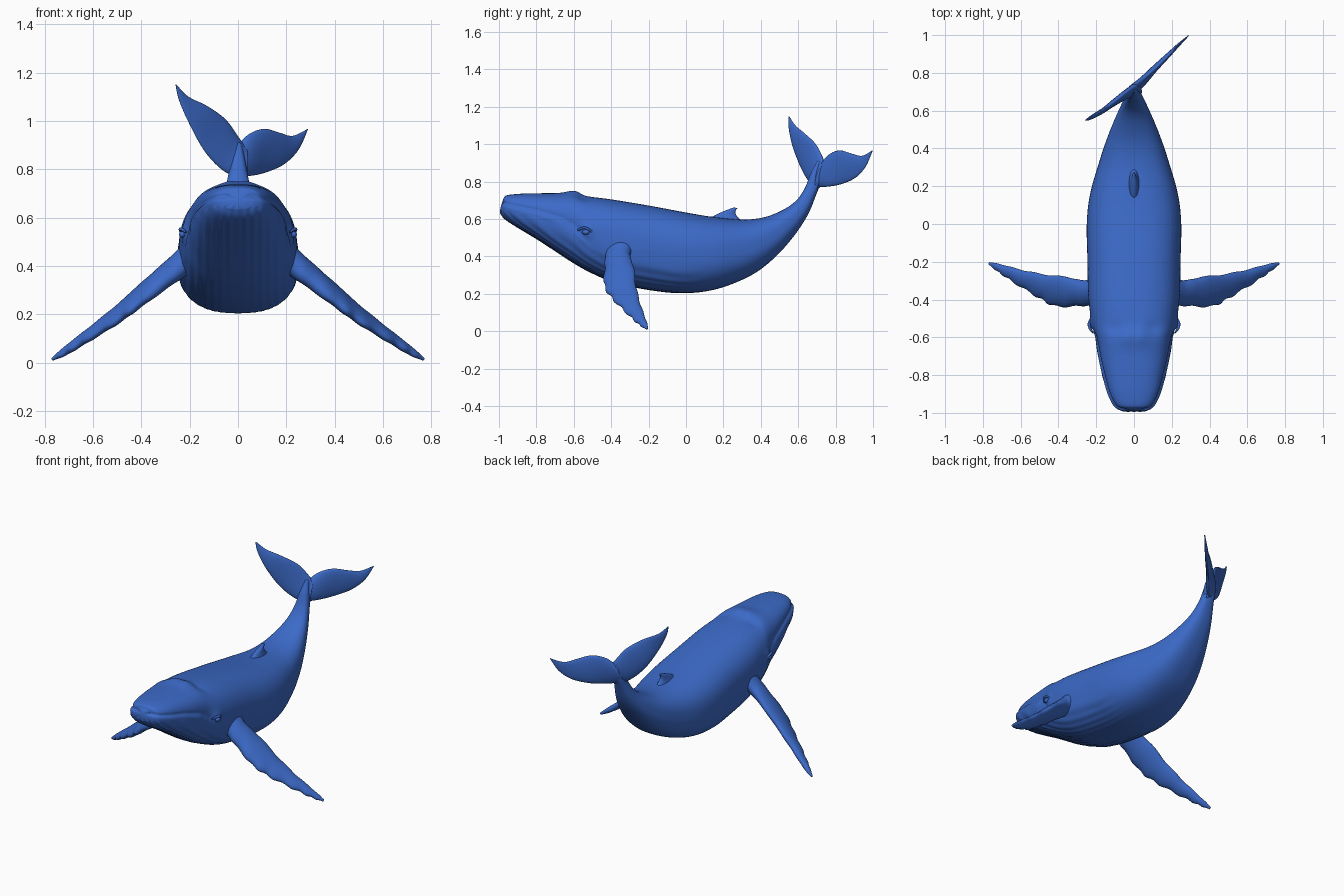
import bpy, bmesh, math
from mathutils import Vector

if "Cube" in bpy.data.objects:
    bpy.data.objects.remove(bpy.data.objects["Cube"])

blue = bpy.data.materials.new("ocean_blue")
blue.diffuse_color = (0.045, 0.145, 0.58, 1)
blue.use_nodes = True
blue.node_tree.nodes["Principled BSDF"].inputs["Base Color"].default_value = blue.diffuse_color


def smooth_path(rows, steps):
    """Catmull-Rom interpolation of equal-length number rows."""
    out = []
    for i in range(len(rows) - 1):
        p = [rows[max(i - 1, 0)], rows[i], rows[i + 1], rows[min(i + 2, len(rows) - 1)]]
        for s in range(steps):
            t = s / steps
            out.append([0.5 * (2 * b + (c - a) * t + (2 * a - 5 * b + 4 * c - d) * t * t
                               + (3 * b - a - 3 * c + d) * t ** 3) for a, b, c, d in zip(*p)])
    return out + [list(rows[-1])]


def skin(bm, rings):
    """Join rings of points with quads and close both ends with fans."""
    vs = [[bm.verts.new(p) for p in r] for r in rings]
    n = len(vs[0])
    for a, b in zip(vs, vs[1:]):
        for j in range(n):
            bm.faces.new((a[j], a[(j + 1) % n], b[(j + 1) % n], b[j]))
    for ring in (vs[0], vs[-1]):
        mid = bm.verts.new(sum((v.co for v in ring), Vector()) / n)
        for j in range(n):
            bm.faces.new((ring[j], ring[(j + 1) % n], mid))


def blade(bm, rows, steps=8, n=24, knobs=0.0):
    """Lens-shaped fin: each row is leading xyz, trailing xyz, thickness."""
    path = smooth_path(rows, steps)
    mids = [(Vector(r[:3]) + Vector(r[3:6])) / 2 for r in path]
    rings = []
    for i, r in enumerate(path):
        a, b = Vector(r[:3]), Vector(r[3:6])
        span = mids[min(i + 1, len(mids) - 1)] - mids[max(i - 1, 0)]
        nrm = (b - a).cross(span).normalized()
        u = i / (len(path) - 1)
        a = a + (a - b).normalized() * knobs * math.sin(u * 52) * math.sin(math.pi * u)
        b = b + (b - a).normalized() * knobs * 0.5 * math.sin(u * 37) * math.sin(math.pi * u)
        rings.append([a + (b - a) * (0.5 - 0.5 * math.cos(f)) + nrm * r[6] / 2 * math.sin(f)
                      for f in (2 * math.pi * k / n for k in range(n))])
    skin(bm, rings)


def finish(bm, name, mirror=False):
    bmesh.ops.recalc_face_normals(bm, faces=bm.faces)
    me = bpy.data.meshes.new(name)
    bm.to_mesh(me)
    bm.free()
    me.materials.append(blue)
    for p in me.polygons:
        p.use_smooth = True
    ob = bpy.data.objects.new(name, me)
    bpy.context.collection.objects.link(ob)
    if mirror:
        ob.modifiers.new("mirror", "MIRROR").use_mirror_merge = False
    return ob


# Body: top y z, bottom y z, half width
body_rows = [
    (-.985, .710, -.994, .635, .065), (-.965, .730, -.968, .600, .105),
    (-.90, .738, -.90, .555, .140), (-.80, .740, -.80, .495, .168),
    (-.70, .740, -.70, .430, .190), (-.60, .742, -.60, .365, .205),
    (-.53, .722, -.50, .310, .225), (-.40, .705, -.36, .255, .242),
    (-.20, .672, -.15, .215, .247), (0, .635, .02, .205, .250),
    (.14, .612, .18, .230, .232), (.30, .597, .35, .300, .185),
    (.42, .610, .47, .390, .145), (.52, .650, .57, .500, .105),
    (.59, .700, .65, .620, .070), (.635, .765, .70, .740, .045),
    (.665, .840, .73, .820, .031), (.70, .910, .74, .900, .015)]
bm = bmesh.new()
rings, N = [], 128
for ty, tz, by, bz, w in smooth_path(body_rows, 9):
    top, bot = Vector((0, ty, tz)), Vector((0, by, bz))
    ring = []
    for k in range(N):
        c, s = math.cos(2 * math.pi * k / N), math.sin(2 * math.pi * k / N)
        x = math.copysign(abs(c) ** 0.8, c) * w
        h = math.copysign(abs(s) ** 0.8, s)
        ring.append((top + bot) / 2 + (top - bot) / 2 * h + Vector((x, 0, 0)))
    rings.append(ring)
skin(bm, rings)
bmesh.ops.recalc_face_normals(bm, faces=bm.faces)
bm.normal_update()

# Mouth line, lips, eye sockets, blowhole ridge and throat pleats
mouth = [(-1.0, .69), (-.9, .667), (-.78, .64), (-.66, .602), (-.60, .56), (-.56, .51), (-.50, .46)]


def mouth_z(y):
    for (y0, z0), (y1, z1) in zip(mouth, mouth[1:]):
        if y <= y1:
            return z0 + (z1 - z0) * (y - y0) / (y1 - y0)
    return .46


def spot(co, centre, r):
    d = (Vector((abs(co.x), co.y, co.z)) - Vector(centre)).length
    return math.exp(-(d / r) ** 2)


moves = []
for v in bm.verts:
    x, y, z = v.co
    m = 0.013 * spot(v.co, (.222, -.535, .535), .04)
    m += 0.010 * spot(v.co, (.03, -.60, .74), .045) - 0.010 * spot(v.co, (.095, -.56, .70), .04)
    d = z - mouth_z(y)
    fade = max(0, min(1, (-.50 - y) / .07))
    m -= fade * 0.011 * math.exp(-(d / .009) ** 2)
    if d > 0:
        m -= fade * 0.012 * min(1, d / .012) * math.exp(-d / .06)
    elif y < 0.1 and d < -.04:
        m += 0.0018 * math.cos(x * 190) * min(1, (0.1 - y) / .2)
    moves.append(v.normal * m)
for v, m in zip(bm.verts, moves):
    v.co += m
finish(bm, "body")

# Flippers with knobbly leading edges
bm = bmesh.new()
blade(bm, [
    (.19, -.43, .42, .19, -.27, .47, .12), (.27, -.432, .35, .27, -.30, .415, .09),
    (.41, -.435, .24, .36, -.28, .345, .068), (.51, -.385, .165, .49, -.265, .232, .056),
    (.64, -.305, .085, .61, -.24, .135, .045), (.72, -.25, .035, .71, -.213, .06, .033),
    (.768, -.213, .01, .766, -.203, .02, .012)], steps=12, knobs=.006)
finish(bm, "flippers", mirror=True)

# Tail flukes, twisted so one tip is higher and further forward
bm = bmesh.new()
blade(bm, [
    (.03, .70, .76, .03, .74, .89, .05), (-.055, .665, .79, 0, .727, .935, .045),
    (-.135, .617, .87, -.05, .69, 1.005, .035), (-.20, .572, .985, -.125, .632, 1.06, .025),
    (-.243, .55, 1.085, -.205, .585, 1.10, .016), (-.258, .548, 1.15, -.25, .555, 1.144, .006)])
blade(bm, [
    (-.02, .68, .77, -.01, .725, .89, .05), (.045, .745, .772, .045, .765, .945, .045),
    (.11, .825, .785, .11, .822, .967, .035), (.19, .905, .82, .175, .885, .95, .025),
    (.25, .96, .88, .225, .94, .938, .016), (.29, .998, .967, .28, .99, .962, .006)])
finish(bm, "tail_flukes")

# Dorsal fin
bm = bmesh.new()
blade(bm, [
    (0, .09, .58, 0, .32, .57, .075), (0, .15, .618, 0, .275, .612, .045),
    (0, .205, .643, 0, .264, .638, .03), (0, .255, .662, 0, .275, .659, .01)])
finish(bm, "dorsal_fin")

# Eyes with a lid ridge
bm = bmesh.new()
bmesh.ops.create_uvsphere(bm, u_segments=20, v_segments=12, radius=.017)
for v in bm.verts:
    v.co = Vector((v.co.x * .8 + .23, v.co.y * 1.2 - .535, v.co.z * .8 + .53))
finish(bm, "eyes", mirror=True)
bm = bmesh.new()
blade(bm, [
    (.215, -.580, .545, .215, -.575, .535, .006), (.232, -.555, .558, .232, -.553, .545, .014),
    (.238, -.525, .555, .238, -.528, .542, .014), (.225, -.485, .525, .225, -.49, .517, .006)], n=12)
finish(bm, "eyelids", mirror=True)
